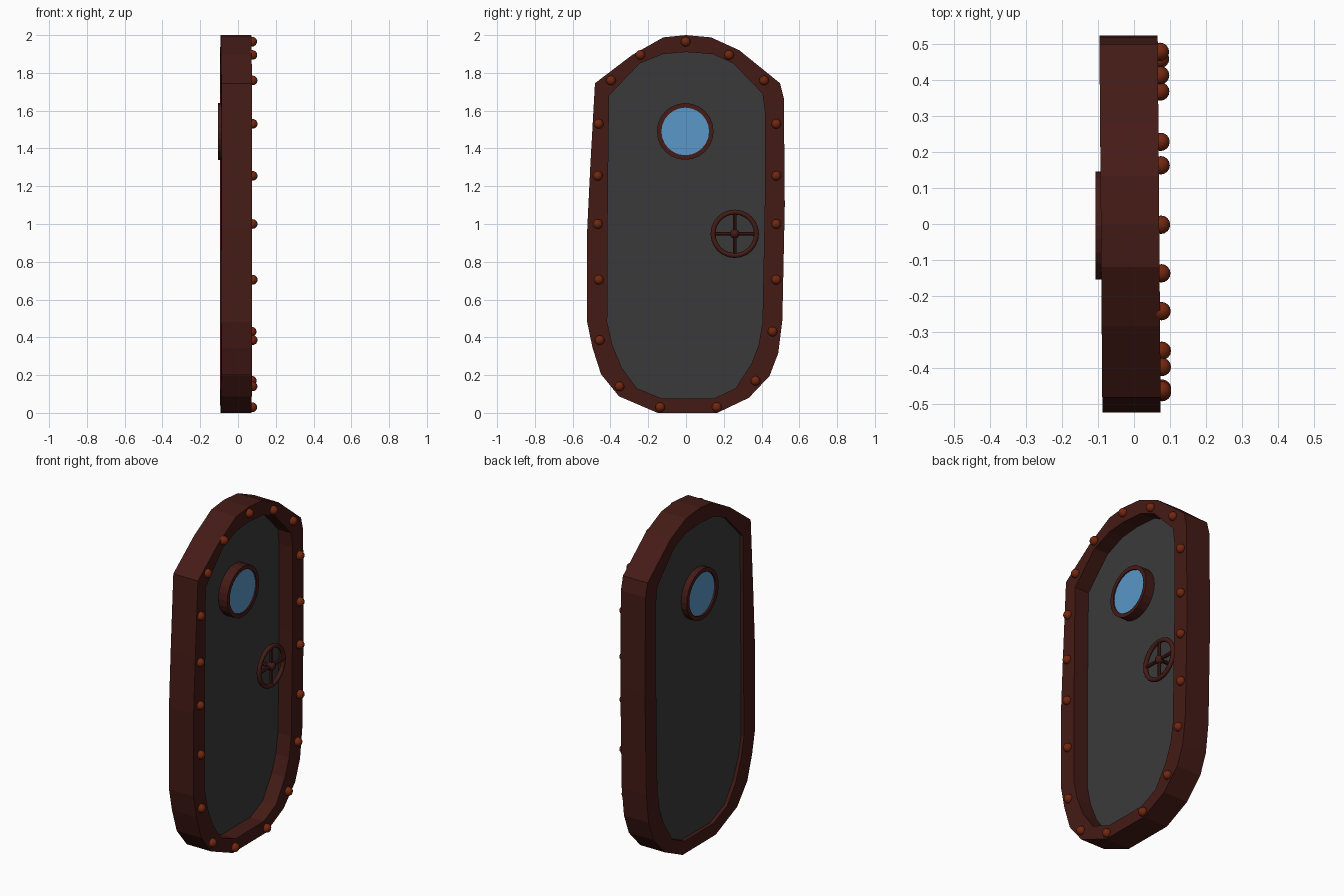
import bpy, bmesh, math
from mathutils import Matrix, Vector

if "Cube" in bpy.data.objects:
    bpy.data.objects.remove(bpy.data.objects["Cube"])


def material(name, rgb):
    m = bpy.data.materials.new(name)
    m.diffuse_color = (*rgb, 1)
    m.use_nodes = True
    m.node_tree.nodes["Principled BSDF"].inputs["Base Color"].default_value = m.diffuse_color
    return m


RUST = material("rust", (0.058, 0.011, 0.008))
RIVET = material("rivet_red", (0.17, 0.02, 0.005))
STEEL = material("dark_steel", (0.042, 0.042, 0.042))
GLASS = material("blue_glass", (0.1, 0.31, 0.58))


def finish(bm, name, mat, smooth=False):
    bmesh.ops.recalc_face_normals(bm, faces=bm.faces)
    me = bpy.data.meshes.new(name)
    bm.to_mesh(me)
    bm.free()
    me.materials.append(mat)
    for p in me.polygons:
        p.use_smooth = smooth
    ob = bpy.data.objects.new(name, me)
    bpy.context.collection.objects.link(ob)
    return ob


def ring_solid(name, outer, inner, x0, x1, mat, shear=0.0):
    """Hollow extrusion along x between two matching (y, z) outlines."""
    bm = bmesh.new()
    loops = [[bm.verts.new((x - shear * y, y, z)) for y, z in pts]
             for pts, x in ((outer, x0), (outer, x1), (inner, x1), (inner, x0))]
    n = len(outer)
    for k in range(4):
        a, b = loops[k], loops[(k + 1) % 4]
        for i in range(n):
            j = (i + 1) % n
            bm.faces.new((a[i], a[j], b[j], b[i]))
    return finish(bm, name, mat)


def slab(name, pts, x0, x1, mat):
    """Solid extrusion along x of one (y, z) outline."""
    bm = bmesh.new()
    a, b = ([bm.verts.new((x, y, z)) for y, z in pts] for x in (x0, x1))
    bm.faces.new(a)
    bm.faces.new(b)
    for i in range(len(pts)):
        j = (i + 1) % len(pts)
        bm.faces.new((a[i], a[j], b[j], b[i]))
    return finish(bm, name, mat)


def circle(cy, cz, r, n):
    return [(cy + r * math.cos(2 * math.pi * i / n), cz + r * math.sin(2 * math.pi * i / n))
            for i in range(n)]


def ball(name, loc, r, mat):
    bm = bmesh.new()
    bmesh.ops.create_uvsphere(bm, u_segments=16, v_segments=10, radius=r,
                              matrix=Matrix.Translation(loc))
    return finish(bm, name, mat, True)


def rod(name, p, q, r, mat, sides=8):
    p, q = Vector(p), Vector(q)
    d = q - p
    bm = bmesh.new()
    bmesh.ops.create_cone(bm, cap_ends=True, segments=sides, radius1=r, radius2=r, depth=d.length,
                          matrix=Matrix.Translation((p + q) / 2) @ d.to_track_quat('Z', 'Y').to_matrix().to_4x4())
    return finish(bm, name, mat)


# door frame and recessed panel
OUTER = [(0, 2.0), (.132, 1.988), (.282, 1.92), (.498, 1.745), (.518, 1.665), (.523, 1.1), (.51, .49),
         (.488, .315), (.442, .195), (.333, .08), (.165, 0), (-.15, 0), (-.355, .088), (-.45, .205),
         (-.495, .345), (-.523, .48), (-.523, .97), (-.507, 1.3), (-.482, 1.745), (-.285, 1.895), (-.12, 1.988)]
INNER = [(0, 1.91), (.14, 1.90), (.25, 1.85), (.405, 1.69), (.417, 1.6), (.417, 1.1), (.405, .48),
         (.385, .36), (.346, .26), (.262, .13), (.145, .075), (-.125, .075), (-.26, .13), (-.34, .24),
         (-.39, .36), (-.417, .48), (-.415, .97), (-.412, 1.3), (-.407, 1.68), (-.245, 1.85), (-.12, 1.90)]
ring_solid("door_frame", OUTER, INNER, -.092, .07, RUST, 0.008)
slab("door_panel", INNER, -.07, -.021, STEEL)

# porthole ring and glass
ring_solid("porthole_ring", circle(-.004, 1.49, .15, 24), circle(-.004, 1.49, .126, 24), -.107, .037, RUST)
slab("porthole_glass", circle(-.004, 1.49, .13, 24), -.097, .03, GLASS)

# hand wheel: rim, four spokes, hub and shaft
WX, WY, WZ = .038, .258, .948
bm = bmesh.new()
N, M, R, T = 24, 8, .115, .013
grid = [[bm.verts.new((WX + T * math.sin(v), WY + (R + T * math.cos(v)) * math.cos(u),
                       WZ + (R + T * math.cos(v)) * math.sin(u)))
         for v in (2 * math.pi * j / M for j in range(M))]
        for u in (2 * math.pi * i / N for i in range(N))]
for i in range(N):
    for j in range(M):
        a, b = grid[i], grid[(i + 1) % N]
        bm.faces.new((a[j], b[j], b[(j + 1) % M], a[(j + 1) % M]))
finish(bm, "wheel_rim", RUST, True)
for k in range(4):
    a = k * math.pi / 2
    rod(f"wheel_spoke_{k + 1}", (WX, WY, WZ), (WX, WY + R * math.cos(a), WZ + R * math.sin(a)), .01, RUST)
ball("wheel_hub", (WX, WY, WZ), .025, RUST)
rod("wheel_shaft", (-.04, WY, WZ), (WX, WY, WZ), .01, RUST)

# rivets around the frame
RIVETS = [(-.005, 1.965), (.225, 1.895), (.41, 1.76), (.475, 1.53), (.475, 1.255), (.475, 1.0),
          (.475, .705), (.455, .43), (.365, .17), (.16, .03), (-.14, .03), (-.355, .14), (-.46, .385),
          (-.465, .705), (-.47, 1.0), (-.47, 1.255), (-.465, 1.53), (-.4, 1.76), (-.245, 1.895)]
for i, (y, z) in enumerate(RIVETS):
    ball(f"rivet_{i + 1}", (.075 - .006 * y, y + .003, z), .0255, RIVET)
